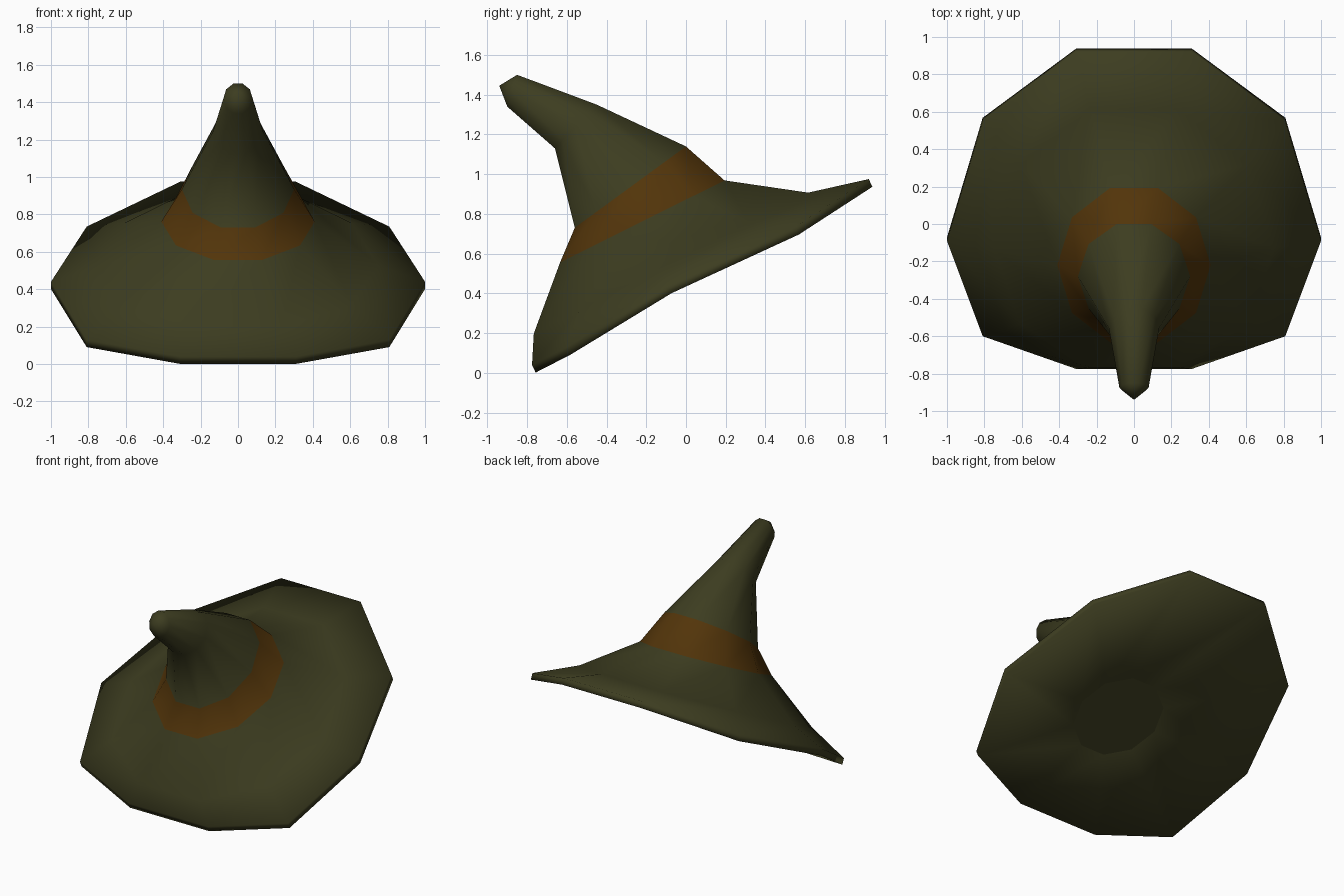
import bpy, bmesh, math
from mathutils import Vector

if "Cube" in bpy.data.objects:
    bpy.data.objects.remove(bpy.data.objects["Cube"])

N = 10
THICK = Vector((0, 0.018, -0.039))   # offset from upper to lower skin of the felt


def material(name, rgb):
    m = bpy.data.materials.new(name)
    m.diffuse_color = (*rgb, 1)
    m.use_nodes = True
    m.node_tree.nodes["Principled BSDF"].inputs["Base Color"].default_value = m.diffuse_color
    return m


olive = material("olive felt", (0.046, 0.046, 0.0145))
brown = material("brown band", (0.085, 0.035, 0.003))


def ring(cy, cz, rx, hy, hz, sag_y=0.0, sag_z=0.0):
    """Tilted ten-sided ring; sag pulls the left and right sides down."""
    pts = []
    for i in range(N):
        c, s = math.cos(i * math.tau / N), math.sin(i * math.tau / N)
        pts.append(Vector((rx * c, cy + hy * s + sag_y * c * c, cz + hz * s + sag_z * c * c)))
    return pts


def brim_edge():
    """Bent decagon: (y, z) from the front pair of corners to the back pair."""
    yz = [(-0.775, 0.04), (-0.60, 0.13), (-0.09, 0.44), (0.55, 0.735), (0.92, 0.975)]
    pts = []
    for i in range(N):
        a = i * math.tau / N
        step = round(math.degrees(math.asin(max(-1, min(1, math.sin(a))))) / 36)
        pts.append(Vector((math.cos(a), *yz[step + 2])))
    return pts


edge = brim_edge()
edge_low = [p + THICK for p in edge]
head_cap = ring(-0.155, 0.49, 0.30, 0.27, 0.14)
mid_brim = ring(-0.07, 0.555, 0.75, 0.726, 0.373, -0.06, -0.03)
band_low = ring(-0.22, 0.762, 0.41, 0.435, 0.217)
band_top = ring(-0.28, 0.935, 0.30, 0.294, 0.215)
crown = ring(-0.555, 1.24, 0.135, 0.11, 0.116)
tip = ring(-0.875, 1.42, 0.078, 0.026, 0.084)

# Rings from the shallow underside, around the brim, and up to the tip
rings = [head_cap, edge_low, edge, mid_brim, band_low, band_top, crown, tip]
BAND = 4                              # strip between band_low and band_top

bm = bmesh.new()
loops = [[bm.verts.new(p) for p in r] for r in rings]
for k in range(len(loops) - 1):
    a, b = loops[k], loops[k + 1]
    for i in range(N):
        j = (i + 1) % N
        f = bm.faces.new((a[i], a[j], b[j], b[i]))
        f.material_index = 1 if k == BAND else 0

# Pointed tip and head cap
point = bm.verts.new((0, -0.94, 1.445))
for i in range(N):
    bm.faces.new((loops[-1][i], loops[-1][(i + 1) % N], point))
cap = bm.faces.new(loops[0])

bmesh.ops.recalc_face_normals(bm, faces=bm.faces)
for f in bm.faces:
    f.smooth = f is not cap
bmesh.ops.split_edges(bm, edges=list(cap.edges))   # crisp border round the cap
mesh = bpy.data.meshes.new("pointed_hat")
bm.to_mesh(mesh)
bm.free()
mesh.materials.append(olive)
mesh.materials.append(brown)
hat = bpy.data.objects.new("pointed_hat", mesh)
bpy.context.collection.objects.link(hat)
